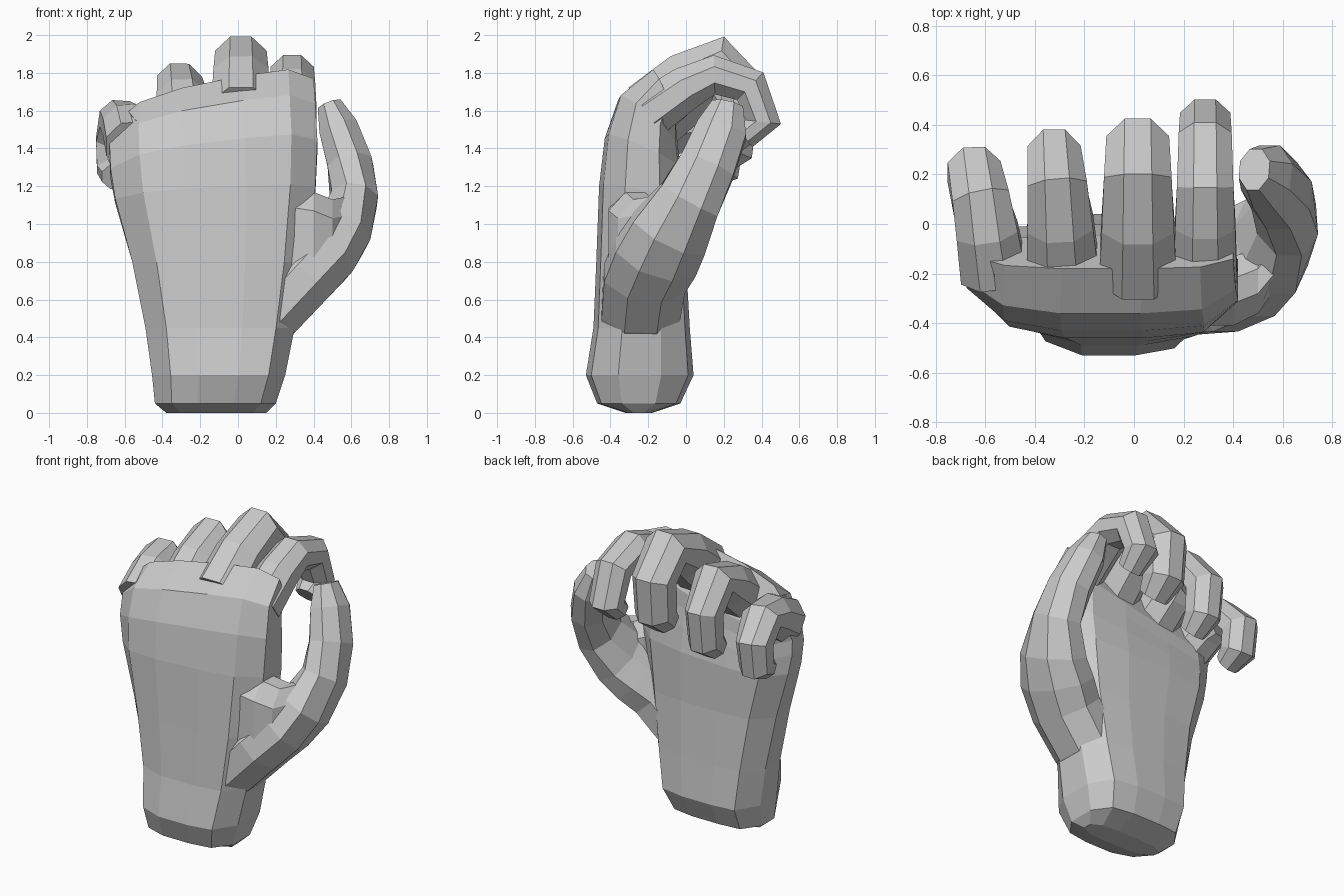
import bpy, bmesh, math
from mathutils import Vector

if "Cube" in bpy.data.objects:
    bpy.data.objects.remove(bpy.data.objects["Cube"])


def loft(name, rings):
    """Closed solid skinned through a list of equal-length rings."""
    bm = bmesh.new()
    vs = [[bm.verts.new(p) for p in r] for r in rings]
    n = len(rings[0])
    for a, b in zip(vs, vs[1:]):
        for i in range(n):
            j = (i + 1) % n
            bm.faces.new((a[i], a[j], b[j], b[i]))
    bm.faces.new(vs[0])
    bm.faces.new(vs[-1])
    bmesh.ops.recalc_face_normals(bm, faces=bm.faces[:])
    me = bpy.data.meshes.new(name)
    bm.to_mesh(me)
    bm.free()
    ob = bpy.data.objects.new(name, me)
    bpy.context.collection.objects.link(ob)
    return ob


def sweep(name, path, ref):
    """Eight-sided digit along (x, y, z, half width along ref, half height)."""
    pts = [Vector(p[:3]) for p in path]
    rings = []
    for i, p in enumerate(path):
        t = (pts[min(i + 1, len(pts) - 1)] - pts[max(i - 1, 0)]).normalized()
        side = (ref - t * ref.dot(t)).normalized()
        up = t.cross(side)
        ring = []
        for k in range(8):
            a = (k + 0.5) * math.pi / 4
            ring.append(pts[i] + side * p[3] * 1.07 * math.cos(a)
                        + up * p[4] * 1.07 * math.sin(a))
        rings.append(ring)
    return loft(name, rings)


# Palm and wrist: x range, back (y, z), palm side (y, z), slope across x
profile = [(-1, .42), (-.72, .1), (-.3, 0), (.3, 0), (.75, .05), (1, .3),
           (1, .7), (.75, .95), (.3, 1), (-.3, 1), (-.75, .97), (-1, .72)]
rows = [(-.38, .15, -.32, 0, -.18, 0, 0),
        (-.44, .20, -.47, .05, -.03, .05, 0),
        (-.455, .25, -.53, .20, .04, .20, 0),
        (-.49, .30, -.49, .45, .02, .45, 0),
        (-.56, .36, -.475, .80, .0, .80, 0),
        (-.65, .41, -.46, 1.2, .0, 1.12, .05),
        (-.675, .42, -.43, 1.45, -.02, 1.27, .12),
        (-.68, .41, -.36, 1.65, -.04, 1.38, .17),
        (-.67, .40, -.18, 1.78, -.05, 1.48, .2)]
rings = []
for x0, x1, by, bz, fy, fz, s in rows:
    ring = []
    for u, v in profile:
        x = (x0 + x1) / 2 + u * (x1 - x0) / 2
        ring.append((x, by + (fy - by) * v, bz + (fz - bz) * v + s * x))
    rings.append(ring)
hand = loft("hand", rings)

# Curled fingers: base x, tip x, base and tip half width, half height, (y, z) path
fingers = {
    "index_finger": (.287, .287, .13, .108, .105, [(-.2, 1.58), (0, 1.72), (.15, 1.79),
                     (.34, 1.73), (.41, 1.54), (.31, 1.46)]),
    "middle_finger": (.016, .015, .158, .128, .13, [(-.2, 1.6), (0, 1.77), (.18, 1.865),
                      (.305, 1.72), (.29, 1.5), (.2, 1.42)]),
    "ring_finger": (-.285, -.322, .148, .108, .12, [(-.2, 1.5), (0, 1.655), (.15, 1.735),
                    (.27, 1.58), (.25, 1.39), (.16, 1.32)]),
    "little_finger": (-.565, -.645, .135, .108, .11, [(-.2, 1.42), (-.03, 1.52), (.1, 1.55),
                      (.21, 1.44), (.19, 1.29), (.1, 1.25)]),
}
digits = []
for name, (xa, xb, wa, wb, h, yz) in fingers.items():
    path = []
    for i, (y, z) in enumerate(yz):
        f = min(i / 3, 1)
        kw = (1, 1, 1, 1, .95, .7)[i]
        kh = (1.25, 1.12, 1, .97, .9, .65)[i]
        path.append((xa + (xb - xa) * f, y, z, (wa + (wb - wa) * f) * kw, h * kh))
    digits.append(sweep(name, path, Vector((1, 0, 0))))

# Thumb sweeping out from the wrist and up to meet the index finger
digits.append(sweep("thumb", [(.02, -.245, .36, .19, .13), (.18, -.24, .535, .21, .165),
                              (.34, -.22, .71, .22, .17), (.46, -.16, .83, .23, .165),
                              (.55, -.09, .95, .215, .15), (.615, .02, 1.13, .17, .125),
                              (.595, .115, 1.31, .15, .12), (.535, .19, 1.5, .135, .105),
                              (.485, .22, 1.63, .085, .065)], Vector((0, 1, 0))))

# Web of skin between thumb and palm: x, back y, palm-side y, low z, high z
web = []
for x, y0, y1, z0, z1 in [(.2, -.41, -.1, .6, 1.2), (.4, -.41, -.13, .7, 1.17),
                          (.5, -.36, -.1, .8, 1.13), (.6, -.22, 0, .95, 1.15)]:
    ym, zs = (y0 + y1) / 2, z1 - .1
    web.append([(x, y0, z0), (x, y1, z0), (x, y1, zs), (x, ym + .05, z1),
                (x, ym - .05, z1), (x, y0, zs)])
digits.append(loft("thumb_web", web))

# Merge every digit into one solid hand
bpy.context.view_layer.objects.active = hand
for d in digits:
    m = hand.modifiers.new("union", 'BOOLEAN')
    m.operation = 'UNION'
    m.solver = 'EXACT'
    m.object = d
    bpy.ops.object.modifier_apply(modifier=m.name)
    bpy.data.objects.remove(d, do_unlink=True)
